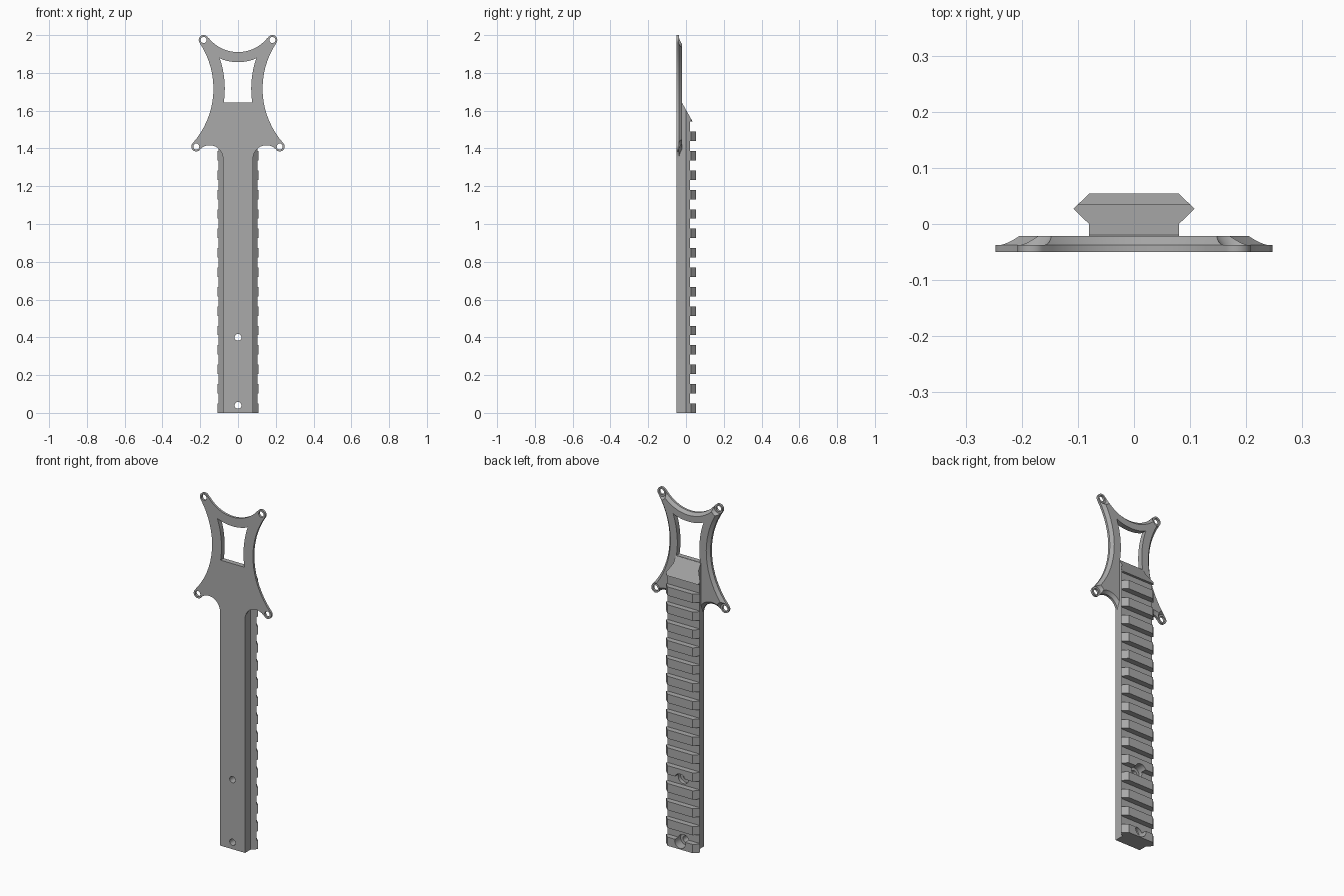
import bpy, bmesh
from math import atan2, cos, sin, pi, radians, hypot, sqrt
from mathutils import Matrix

cube = bpy.data.objects.get("Cube")
if cube:
    bpy.data.objects.remove(cube, do_unlink=True)

grey = bpy.data.materials.new("plain grey")
grey.use_nodes = True
colour = (0.4, 0.4, 0.4, 1)
grey.diffuse_color = colour
grey.node_tree.nodes["Principled BSDF"].inputs["Base Color"].default_value = colour


def finish(name, bm):
    bmesh.ops.recalc_face_normals(bm, faces=bm.faces)
    mesh = bpy.data.meshes.new(name)
    bm.to_mesh(mesh)
    bm.free()
    mesh.materials.append(grey)
    ob = bpy.data.objects.new(name, mesh)
    bpy.context.collection.objects.link(ob)
    return ob


def loft(name, loops):
    """Solid through loops of equal length, capped at both ends."""
    bm = bmesh.new()
    rings = [[bm.verts.new(p) for p in loop] for loop in loops]
    bm.faces.new(rings[0])
    bm.faces.new(rings[-1])
    n = len(rings[0])
    for a, b in zip(rings, rings[1:]):
        for i in range(n):
            j = (i + 1) % n
            bm.faces.new((a[i], a[j], b[j], b[i]))
    return finish(name, bm)


def cone(name, x, z, y0, y1, r0, r1):
    """Round solid along y."""
    bm = bmesh.new()
    place = Matrix.Translation((x, (y0 + y1) / 2, z)) @ Matrix.Rotation(-pi / 2, 4, 'X')
    bmesh.ops.create_cone(bm, cap_ends=True, segments=32, radius1=r0, radius2=r1,
                          depth=y1 - y0, matrix=place)
    return finish(name, bm)


def combine(ob, other, operation='DIFFERENCE'):
    mod = ob.modifiers.new("combine", 'BOOLEAN')
    mod.operation = operation
    mod.solver = 'EXACT'
    mod.object = other
    bpy.context.view_layer.objects.active = ob
    bpy.ops.object.modifier_apply(modifier=mod.name)
    bpy.data.objects.remove(other, do_unlink=True)


def mirrored(half):
    return half + [(-x, z) for x, z in reversed(half) if x > 1e-5]


def at_depth(points, y):
    return [(x, y, z) for x, z in points]


# Plate outline: tangent circles (x, z, radius, convex), walked from neck to crown
FRONT, STEP, BACK = -0.05, -0.037, -0.021
LOW_EAR, TOP_EAR, EAR_R = (0.221, 1.41), (0.182, 1.974), 0.026
SIDE, CROWN = (0.566, 1.717, 0.436), (0, 2.109, 0.199)
CHAIN = [(0.15, 1.347, 0.07, False), (*LOW_EAR, EAR_R, True), (*SIDE, False),
         (*TOP_EAR, EAR_R, True), (*CROWN, False)]


def outline(inset):
    half = []
    for i, (x, z, r, convex) in enumerate(CHAIN):
        start, end = pi, -pi / 2
        if i > 0:
            start = atan2(CHAIN[i - 1][1] - z, CHAIN[i - 1][0] - x)
        if i < len(CHAIN) - 1:
            end = atan2(CHAIN[i + 1][1] - z, CHAIN[i + 1][0] - x)
        sweep = (end - start) % (2 * pi) if convex else -((start - end) % (2 * pi))
        radius = r - inset if convex else r + inset
        steps = 16
        for k in range(0 if i == 0 else 1, steps + 1):
            a = start + sweep * k / steps
            half.append((x + radius * cos(a), z + radius * sin(a)))
    half[-1] = (0, half[-1][1])
    return mirrored(half)


plate = loft("mounting_plate", [at_depth(outline(0), FRONT), at_depth(outline(0), STEP),
                                at_depth(outline(0.016), BACK)])

# Window whose sides and top run parallel to the outline
side_r, crown_r = SIDE[2] + 0.06, CROWN[2] + 0.053
window = []
for k in range(13):
    z = 1.642 + (1.879 - 1.642) * k / 12
    window.append((SIDE[0] - sqrt(side_r ** 2 - (z - SIDE[1]) ** 2), z))
corner = window[-1][0]
for k in range(1, 9):
    x = corner * (1 - k / 8)
    window.append((x, CROWN[1] - sqrt(crown_r ** 2 - x ** 2)))
combine(plate, loft("window_cutter", [at_depth(mirrored(window), y) for y in (-0.1, 0.1)]))

# Ear seats and screw holes
for x, z in (LOW_EAR, TOP_EAR):
    for s in (-1, 1):
        combine(plate, cone("seat_cutter", s * x, z, STEP, 0, 0.027, 0.058))
        combine(plate, cone("ear_hole_cutter", s * x, z, -0.1, 0.1, 0.016, 0.016))

# Rail body: dovetail section swept upwards
section = mirrored([(0.08, FRONT), (0.08, 0), (0.108, 0.027), (0.08, 0.054)])
rail = loft("rail", [[(x, y, z) for x, y in section] for z in (0, 1.64)])

# Sloped upper end
slope = [(-0.03, 1.658), (0.06, 1.4975), (0.06, 1.7), (-0.03, 1.7)]
combine(rail, loft("slope_cutter", [[(x, y, z) for y, z in slope] for x in (-0.2, 0.2)]))

# Cross slots
PITCH = 0.1028
for k in range(15):
    low, high = k * PITCH + 0.05, (k + 1) * PITCH
    slot = [(0.022, low), (0.1, low), (0.1, high), (0.022, high)]
    combine(rail, loft("slot_cutter", [[(x, y, z) for y, z in slot] for x in (-0.2, 0.2)]))

# Counterbored bolt holes
for z in (0.04, 0.4):
    combine(rail, cone("bolt_cutter", 0, z, -0.1, 0.1, 0.018, 0.018))
    combine(rail, cone("head_cutter", 0, z, 0.001, 0.1, 0.034, 0.034))

# One solid body
combine(rail, plate, 'UNION')
rail.name = "rail_with_mounting_plate"
bpy.ops.object.select_all(action='DESELECT')
rail.select_set(True)
bpy.context.view_layer.objects.active = rail
bpy.ops.object.shade_smooth_by_angle(angle=radians(25))
